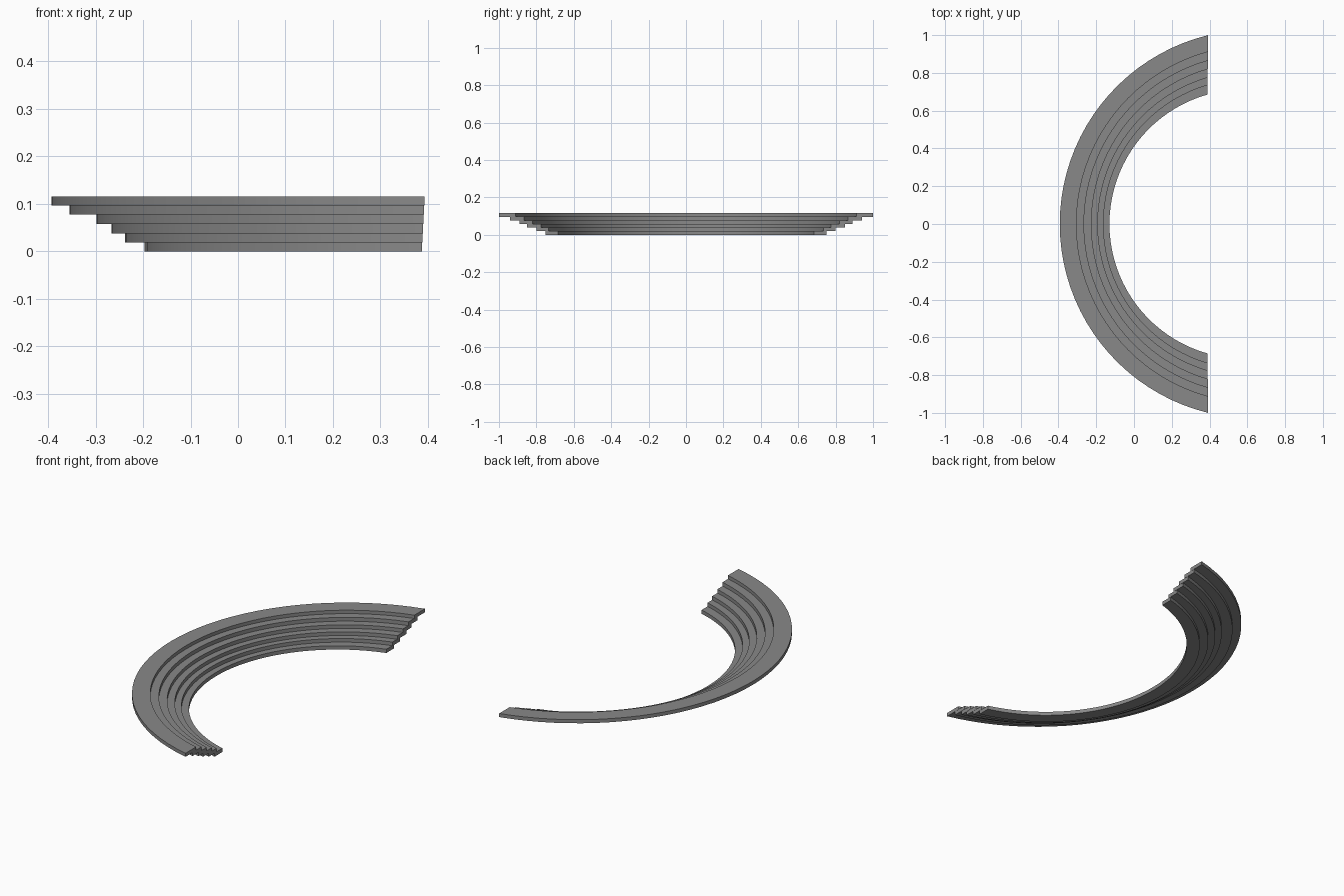
import bpy, bmesh, math

if "Cube" in bpy.data.objects:
    bpy.data.objects.remove(bpy.data.objects["Cube"])

SEGMENTS = 40

# Dark grey stone
stone = bpy.data.materials.new("dark_stone")
stone.diffuse_color = (0.25, 0.25, 0.25, 1)
stone.use_nodes = True
stone.node_tree.nodes["Principled BSDF"].inputs["Base Color"].default_value = stone.diffuse_color


def arc(apex_x, end_x, end_y):
    """Circular arc through (end_x, -end_y), (apex_x, 0), (end_x, end_y)."""
    sag = end_x - apex_x
    r = (end_y ** 2 + sag ** 2) / (2 * sag)
    cx = apex_x + r
    a = math.atan2(end_y, cx - end_x)
    angles = [-a + 2 * a * i / SEGMENTS for i in range(SEGMENTS + 1)]
    return [(cx - r * math.cos(t), r * math.sin(t)) for t in angles]


def make_tier(name, outer, inner, end_x, z0, z1):
    """Curved slab with a flat cut at both ends."""
    bm = bmesh.new()
    rings = []
    for (ox, oy), (ix, iy) in zip(arc(outer[0], end_x, outer[1]),
                                  arc(inner[0], end_x, inner[1])):
        rings.append([bm.verts.new(p) for p in
                      ((ox, oy, z0), (ix, iy, z0), (ix, iy, z1), (ox, oy, z1))])
    for a, b in zip(rings, rings[1:]):
        for k in range(4):
            n = (k + 1) % 4
            bm.faces.new((a[k], a[n], b[n], b[k]))
    bm.faces.new(rings[0])
    bm.faces.new(rings[-1])
    bmesh.ops.recalc_face_normals(bm, faces=bm.faces)
    mesh = bpy.data.meshes.new(name)
    bm.to_mesh(mesh)
    bm.free()
    mesh.materials.append(stone)
    ob = bpy.data.objects.new(name, mesh)
    bpy.context.collection.objects.link(ob)
    bpy.context.view_layer.objects.active = ob
    ob.select_set(True)
    bpy.ops.object.shade_smooth_by_angle(angle=math.radians(30))
    ob.select_set(False)


# Seating tiers, bottom to top: (outer apex x, end y), (inner apex x, end y), z range
tiers = [
    ((-0.197, 0.75), (-0.130, 0.685), 0.000, 0.020),
    ((-0.238, 0.80), (-0.162, 0.735), 0.019, 0.039),
    ((-0.267, 0.85), (-0.192, 0.775), 0.038, 0.058),
    ((-0.298, 0.89), (-0.226, 0.820), 0.057, 0.077),
    ((-0.355, 0.94), (-0.265, 0.865), 0.077, 0.097),
    ((-0.393, 1.00), (-0.305, 0.912), 0.096, 0.115),
]
for i, (outer, inner, z0, z1) in enumerate(tiers):
    make_tier(f"seating_tier_{i + 1}", outer, inner, 0.388 + 0.001 * i, z0, z1)
